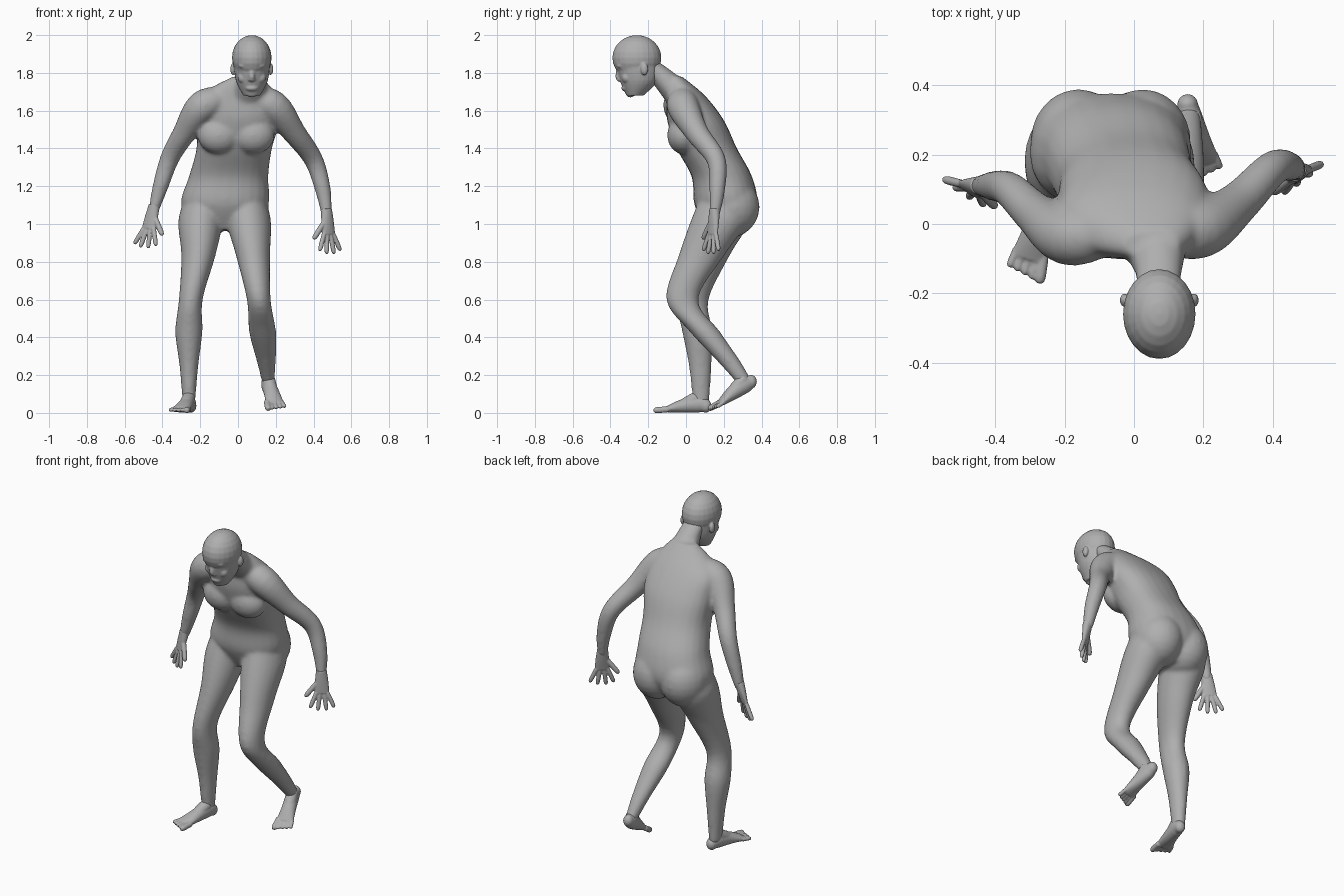
import bpy, bmesh, math
from mathutils import Vector, Matrix

cube = bpy.data.objects.get("Cube")
if cube:
    bpy.data.objects.remove(cube, do_unlink=True)

grey = (.43, .43, .43, 1)
skin = bpy.data.materials.new("plain grey")
skin.use_nodes = True
skin.diffuse_color = grey
skin.node_tree.nodes["Principled BSDF"].inputs["Base Color"].default_value = grey

X_AXIS = Vector((1, 0, 0))
Y_AXIS = Vector((0, 1, 0))
Z_AXIS = Vector((0, 0, 1))
SIDES = 24
STEPS = 5


def smooth_path(keys):
    """Run a smooth spline through a few key vectors."""
    keys = [Vector(key) for key in keys]
    padded = [keys[0]] + keys + [keys[-1]]
    result = []
    for before, start, end, after in zip(padded, padded[1:], padded[2:], padded[3:]):
        leave = (end - before) / 2
        arrive = (after - start) / 2
        for step in range(STEPS):
            t = step / STEPS
            ease = t * t * (3 - 2 * t)
            result.append(start.lerp(end, ease)
                          + leave * t * (1 - t) ** 2
                          - arrive * t * t * (1 - t))
    return result + [keys[-1]]


def oval(centre, across, along, power):
    """Closed ring; a higher power makes it boxier."""
    ring = []
    for index in range(SIDES):
        angle = math.tau * index / SIDES
        c, s = math.cos(angle), math.sin(angle)
        ring.append(centre + across * math.copysign(abs(c) ** (2 / power), c)
                    + along * math.copysign(abs(s) ** (2 / power), s))
    return ring


def tube(bm, path, sizes, side=None, power=2):
    """Skin oval sections along a path; level sections when no side is given."""
    points, radii = smooth_path(path), smooth_path(sizes)
    last = len(points) - 1
    rows = []
    for index, point in enumerate(points):
        across, along = X_AXIS, Y_AXIS
        if side is not None:
            tangent = points[min(index + 1, last)] - points[max(index - 1, 0)]
            tangent.normalize()
            across = (side - tangent * side.dot(tangent)).normalized()
            along = tangent.cross(across)
        width, depth = radii[index]
        ring = oval(point, across * width, along * depth, power)
        rows.append([bm.verts.new(corner) for corner in ring])
    for lower, upper in zip(rows, rows[1:]):
        for index in range(SIDES):
            following = (index + 1) % SIDES
            bm.faces.new((lower[index], lower[following], upper[following], upper[index]))
    bm.faces.new(rows[0][::-1])
    bm.faces.new(rows[-1])


def ball(bm, centre, size):
    placement = Matrix.LocRotScale(Vector(centre), None, Vector(size))
    bmesh.ops.create_uvsphere(bm, u_segments=SIDES, v_segments=SIDES // 2,
                              radius=1, matrix=placement)


def digit(bm, start, end, radius, side):
    """Finger or toe narrowing to a rounded tip."""
    full, tip = (radius, radius), (radius / 2, radius / 2)
    tube(bm, [start, start.lerp(end, .8), end], [full, full, tip], side)


def finish(bm, name, voxel, rounds):
    """Fuse the overlapping volumes into one soft surface."""
    bmesh.ops.recalc_face_normals(bm, faces=bm.faces)
    mesh = bpy.data.meshes.new(name)
    bm.to_mesh(mesh)
    bm.free()
    mesh.materials.append(skin)
    part = bpy.data.objects.new(name, mesh)
    bpy.context.scene.collection.objects.link(part)
    fuse = part.modifiers.new("fuse", 'REMESH')
    fuse.mode = 'VOXEL'
    fuse.voxel_size = voxel
    fuse.use_smooth_shade = True
    soften = part.modifiers.new("soften", 'SMOOTH')
    soften.factor = .5
    soften.iterations = rounds


def hand(name, wrist, knuckles, thumb_tip, spread):
    """Flat palm, four fanned fingers and a thumb."""
    bm = bmesh.new()
    wrist, knuckles = Vector(wrist), Vector(knuckles)
    spread = Vector(spread).normalized()
    down = (knuckles - wrist).normalized()
    middle = wrist.lerp(knuckles, .5)
    tube(bm, [wrist, middle, knuckles], [(.03, .028), (.038, .022), (.042, .014)], spread)
    for index in range(4):
        fan = index - 1.5
        base = knuckles + spread * fan * .021
        reach = .11 - .01 * abs(fan)
        digit(bm, base, base + (down + spread * fan * .28).normalized() * reach, .012, spread)
    digit(bm, middle - spread * .02, Vector(thumb_tip), .014, spread)
    finish(bm, name, .004, 2)


def foot(name, path, toe_tip, inner):
    """Heel, instep and ball with a fan of five toes."""
    bm = bmesh.new()
    path = [Vector(point) for point in path]
    front = path[-1]
    ahead = Vector(toe_tip) - front
    side = ahead.cross(Z_AXIS).normalized() * inner
    tube(bm, path, [(.03, .036), (.037, .046), (.042, .036), (.052, .016)], side)
    ball(bm, path[0], (.03, .03, .036))
    digit(bm, path[1] + Z_AXIS * .035, path[2], .034, side)
    for index in range(5):
        offset = side * (.04 - .02 * index)
        reach = ahead * (1 - .1 * index)
        digit(bm, front + offset - ahead * .3, front + offset * 1.2 + reach,
              .011 if index else .016, side)
    finish(bm, name, .005, 3)


# Trunk leaning forward from the hips
body = bmesh.new()
tube(body,
     [(-.07, .2, .97), (-.07, .21, 1.1), (-.05, .19, 1.25), (-.02, .11, 1.4),
      (0, .05, 1.55), (0, 0, 1.68), (.05, -.06, 1.78)],
     [(.12, .09), (.23, .165), (.21, .16), (.2, .16), (.22, .15), (.2, .1), (.08, .04)],
     power=2.3)
tube(body, [(.05, 0, 1.64), (.07, -.11, 1.77), (.07, -.22, 1.87)],
     [(.12, .1), (.072, .085), (.06, .06)])
for centre in (-.16, .025):
    ball(body, (centre, .235, 1.09), (.14, .155, .16))
for centre in (-.1, .08):
    ball(body, (centre, -.015, 1.47), (.115, .085, .1))

# Legs share one outline: groin, hip, thigh, knee, calf, shin, ankle
leg_sizes = [(.08, .1), (.118, .15), (.09, .12), (.063, .085), (.072, .08), (.05, .06),
             (.033, .043)]
tube(body, [(-.17, .2, 1.2), (-.197, .19, 1.03), (-.21, .11, .83), (-.25, .035, .6),
            (-.26, .06, .43), (-.26, .075, .25), (-.26, .08, .05)], leg_sizes)
tube(body, [(.04, .2, 1.2), (.055, .18, 1.03), (.08, .08, .83), (.11, -.02, .6),
            (.13, .1, .43), (.15, .23, .27), (.16, .31, .16)], leg_sizes)

# Arms share one outline: collar, shoulder, upper arm, elbow, forearm, wrist
arm_sizes = [(radius, radius) for radius in (.07, .085, .062, .051, .042, .027)]
tube(body, [(.08, -.01, 1.66), (.19, -.015, 1.62), (.3, .06, 1.48), (.4, .16, 1.34),
            (.45, .165, 1.18), (.47, .15, 1.04)], arm_sizes, Y_AXIS)
tube(body, [(-.08, -.02, 1.66), (-.19, -.035, 1.62), (-.285, .03, 1.48), (-.36, .1, 1.35),
            (-.41, .11, 1.2), (-.45, .11, 1.06)], arm_sizes, Y_AXIS)
finish(body, "body", .01, 12)

# Head: skull and jaw, then nose, lips, chin, brows, cheeks and ears
head = bmesh.new()
middle = .073
ball(head, (middle, -.26, 1.88), (.105, .13, .12))
tube(head, [(middle, -.26, 1.88), (middle, -.25, 1.76), (middle, -.27, 1.68)],
     [(.1, .12), (.085, .1), (.045, .045)])
digit(head, Vector((middle, -.35, 1.83)), Vector((middle, -.36, 1.765)), .016, X_AXIS)
ball(head, (middle, -.35, 1.765), (.02, .018, .012))
ball(head, (middle, -.322, 1.72), (.034, .02, .018))
ball(head, (middle, -.295, 1.69), (.03, .022, .02))
for sign in (-1, 1):
    ball(head, (middle + sign * .035, -.345, 1.838), (.036, .024, .016))
    ball(head, (middle + sign * .045, -.315, 1.775), (.03, .025, .03))
    ball(head, (middle + sign * .1, -.22, 1.82), (.014, .02, .032))
finish(head, "head", .005, 5)

hand("left_hand", (.468, .152, 1.08), (.48, .14, .945), (.4, .09, .92), (.8, .6, 0))
hand("right_hand", (-.443, .11, 1.1), (-.473, .1, .975), (-.4, .05, .94), (-.8, .5, 0))

foot("right_foot", [(-.25, .105, .037), (-.26, .065, .048), (-.28, -.02, .036),
                    (-.305, -.1, .018)], (-.32, -.16, .013), -1)
foot("left_foot", [(.155, .345, .165), (.16, .31, .15), (.18, .24, .1), (.195, .18, .05)],
     (.207, .13, .018), 1)
